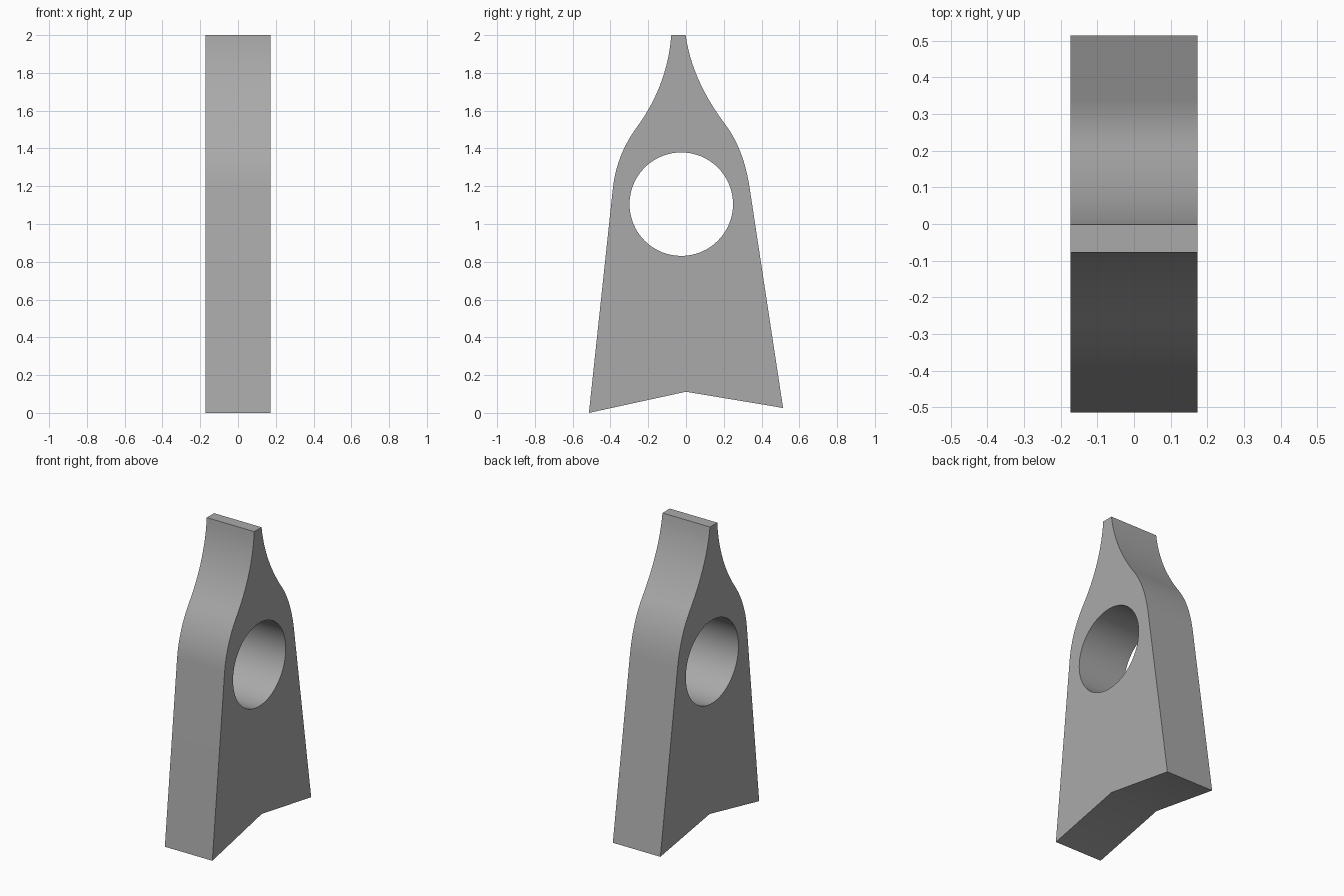
import bpy, bmesh, math
from mathutils import Vector
from mathutils.geometry import interpolate_bezier

if "Cube" in bpy.data.objects:
    bpy.data.objects.remove(bpy.data.objects["Cube"])

HALF_WIDTH = 0.173


def sweep(p0, a0, p1, a1, n=14):
    """Smooth edge between two (y, z) points; angles are degrees from vertical."""
    p0, p1 = Vector(p0), Vector(p1)
    k = (p1 - p0).length / 3 * 1.02
    d0, d1 = [Vector((math.sin(math.radians(a)), math.cos(math.radians(a)))) * k
              for a in (a0, a1)]
    return [p.to_2d() for p in interpolate_bezier(
        p0.to_3d(), (p0 + d0).to_3d(), (p1 - d1).to_3d(), p1.to_3d(), n)]


# Outline: notched foot, tapering sides, shoulders and slim neck
front = sweep((-0.387, 1.19), 6.1, (-0.26, 1.513), 36.5)
front += sweep((-0.26, 1.513), 36.5, (-0.078, 2.0), 4)[1:]
back = sweep((0.337, 1.19), -8.5, (0.206, 1.53), -37)
back += sweep((0.206, 1.53), -37, (-0.002, 2.0), -8)[1:]
outline = [(-0.514, 0), *front, *reversed(back), (0.514, 0.026), (0, 0.112)]

# Round through hole
hole = [(-0.025 + 0.274 * math.cos(i * math.tau / 64),
         1.105 + 0.274 * math.sin(i * math.tau / 64)) for i in range(64)]

bm = bmesh.new()
edges = []
for loop in (outline, hole):
    verts = [bm.verts.new((-HALF_WIDTH, y, z)) for y, z in loop]
    edges += [bm.edges.new((verts[i - 1], verts[i])) for i in range(len(verts))]
bmesh.ops.triangle_fill(bm, edges=edges, use_beauty=True, normal=(-1, 0, 0))

# Extrude to full width
geom = bmesh.ops.extrude_face_region(bm, geom=bm.faces[:], use_keep_orig=True)["geom"]
bmesh.ops.translate(bm, vec=(2 * HALF_WIDTH, 0, 0),
                    verts=[g for g in geom if isinstance(g, bmesh.types.BMVert)])
bmesh.ops.recalc_face_normals(bm, faces=bm.faces[:])

mesh = bpy.data.meshes.new("pierced_bracket")
bm.to_mesh(mesh)
bm.free()
bracket = bpy.data.objects.new("pierced_bracket", mesh)
bpy.context.collection.objects.link(bracket)

grey = bpy.data.materials.new("plain grey")
grey.diffuse_color = (0.4, 0.4, 0.4, 1)
grey.use_nodes = True
grey.node_tree.nodes["Principled BSDF"].inputs["Base Color"].default_value = grey.diffuse_color
mesh.materials.append(grey)

bpy.context.view_layer.objects.active = bracket
bracket.select_set(True)
bpy.ops.object.shade_smooth_by_angle(angle=math.radians(30))
